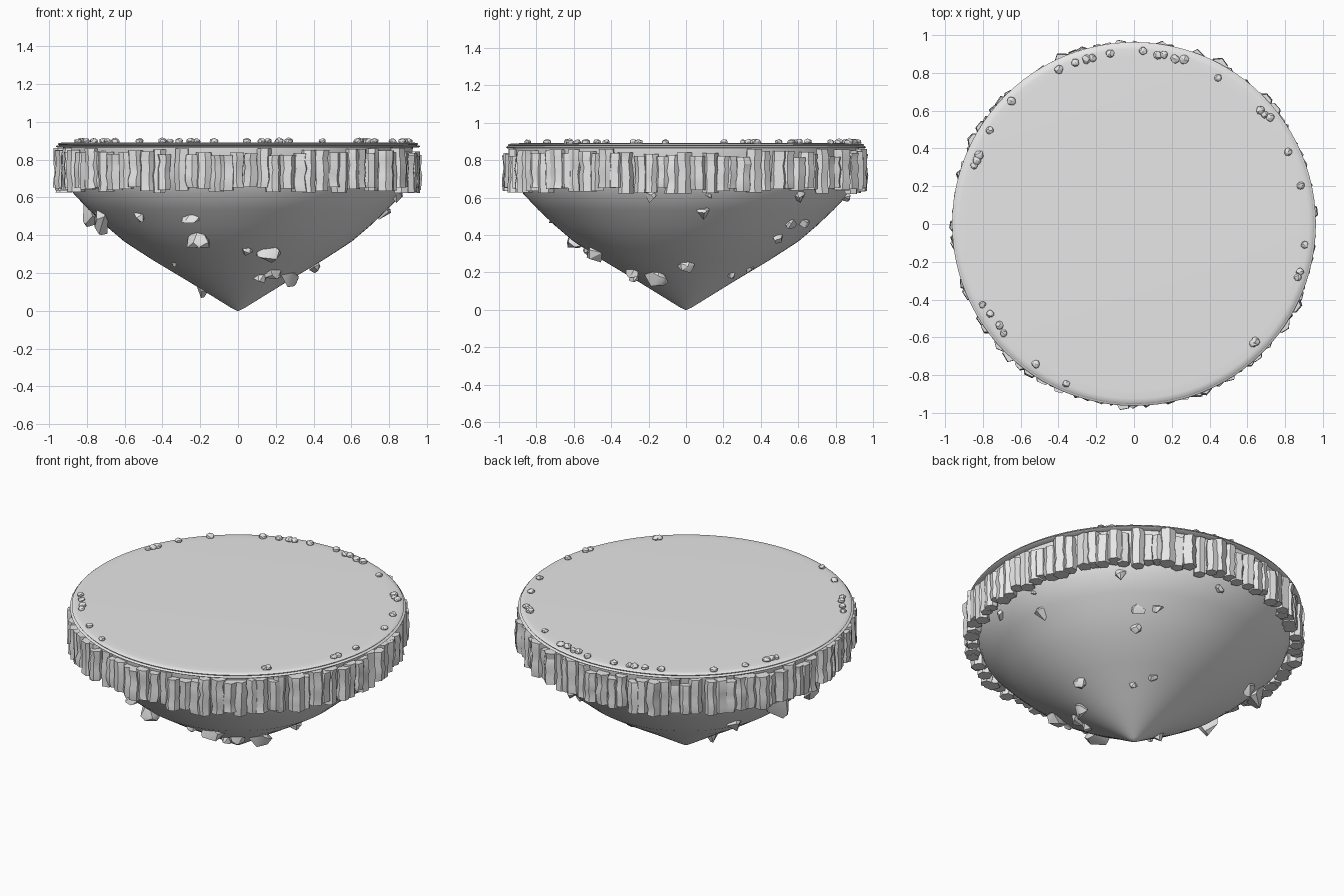
import bpy
import bmesh
import math
import random
from mathutils import Vector, Matrix

cube = bpy.data.objects.get("Cube")
if cube:
    bpy.data.objects.remove(cube, do_unlink=True)

rng = random.Random(7)
GREY = (0.8, 0.8, 0.8, 1)
stone = bpy.data.materials.new("stone_grey")
stone.use_nodes = True
stone.diffuse_color = GREY
stone.node_tree.nodes["Principled BSDF"].inputs["Base Color"].default_value = GREY


def finish(bm, name, angle):
    """Turn a bmesh into a named, shaded object."""
    bmesh.ops.recalc_face_normals(bm, faces=bm.faces)
    mesh = bpy.data.meshes.new(name)
    bm.to_mesh(mesh)
    bm.free()
    mesh.materials.append(stone)
    obj = bpy.data.objects.new(name, mesh)
    bpy.context.collection.objects.link(obj)
    bpy.ops.object.select_all(action="DESELECT")
    obj.select_set(True)
    bpy.context.view_layer.objects.active = obj
    bpy.ops.object.shade_smooth_by_angle(angle=math.radians(angle))
    return obj


def polar(radius, degrees, z):
    a = math.radians(degrees)
    return Vector((radius * math.cos(a), radius * math.sin(a), z))


def skin(bm, rings):
    """Join equal rings of points into a closed, capped tube."""
    loops = [[bm.verts.new(p) for p in ring] for ring in rings]
    n = len(loops[0])
    for low, high in zip(loops, loops[1:]):
        for i in range(n):
            j = (i + 1) % n
            bm.faces.new((low[i], low[j], high[j], high[i]))
    bm.faces.new(loops[0][::-1])
    bm.faces.new(loops[-1])


def lathe(name, profile, angle, sides=96):
    bm = bmesh.new()
    skin(bm, [[polar(r, 360 * i / sides, z) for i in range(sides)] for r, z in profile])
    return finish(bm, name, angle)


# Tapering rock underside and the flat ground on top
cone = [(0.004, 0), (0.03, 0.012), (0.25, 0.148), (0.45, 0.268), (0.6, 0.365),
        (0.7, 0.45), (0.79, 0.535), (0.87, 0.62), (0.91, 0.72), (0.925, 0.865)]
lathe("rock_underside", cone, 60)
lathe("rim_underlayer", [(0.9, 0.862), (0.957, 0.864), (0.963, 0.869), (0.957, 0.875), (0.9, 0.877)], 60)
lathe("ground_disc", [(0.93, 0.872), (0.949, 0.876), (0.953, 0.882), (0.947, 0.887),
                      (0.925, 0.89), (0.88, 0.891)], 60)

# Ring of rough upright stone columns
bm = bmesh.new()
COLUMNS = 92
for k in range(COLUMNS):
    heading = 360 * (k + rng.uniform(-0.3, 0.3)) / COLUMNS
    centre = polar(rng.uniform(0.915, 0.947), heading, 0)
    width = rng.uniform(0.036, 0.048)
    sides = rng.choice((5, 6, 6, 7))
    spin = rng.uniform(0, 360)
    bottom, top = rng.uniform(0.62, 0.655), rng.uniform(0.815, 0.862)
    rings = []
    for level in range(6):
        z = bottom + (top - bottom) * level / 5
        shift = Vector((rng.uniform(-1, 1), rng.uniform(-1, 1), 0)) * 0.004
        size = width * rng.uniform(0.9, 1.06)
        ring = []
        for i in range(sides):
            p = centre + shift + polar(size, spin + 360 * i / sides, z)
            reach = math.hypot(p.x, p.y)
            if reach > 1:
                p.x, p.y = p.x / reach, p.y / reach
            ring.append(p)
        rings.append(ring)
    skin(bm, rings)
finish(bm, "rim_columns", 25)

# Small pebbles around the edge of the ground
bm = bmesh.new()
pebble_headings = (87, 82, 80, 76, 73, 60, 42, 40, 38, 25, 13, -7, -16, -18, -44, -45,
                   -113, -125, -140, -143, -148, -152, 160, 158, 156, 147, 135,
                   116, 110, 106, 104, 98)
for heading in pebble_headings:
    spot = polar(rng.uniform(0.89, 0.92), heading, 0.897)
    made = bmesh.ops.create_icosphere(bm, subdivisions=2, radius=rng.uniform(0.019, 0.025))
    for v in made["verts"]:
        v.co = spot + Vector((v.co.x, v.co.y, v.co.z * 0.75)) * rng.uniform(0.85, 1.1)
finish(bm, "edge_pebbles", 20)


def cone_radius(z):
    for (r0, z0), (r1, z1) in zip(cone, cone[1:]):
        if z <= z1:
            return r0 + (r1 - r0) * (z - z0) / (z1 - z0)


# Boulders stuck in the underside: heading, height, size
boulders = [(168, .52, .1), (197, .49, .1), (226, .5, .045), (250, .49, .06),
            (250, .38, .1), (275, .32, .035), (289, .31, .075), (293, .18, .045),
            (303, .2, .055), (330, .18, .08), (0, .24, .055), (7, .52, .055),
            (49, .19, .03), (67, .22, .032), (51, .39, .04), (52, .46, .055),
            (61, .47, .045), (347, .61, .045), (8, .61, .03), (85, .61, .04),
            (180, .11, .045), (150, .42, .06), (217, .25, .02), (45, .61, .04)]
bm = bmesh.new()
for heading, z, size in boulders:
    place = Matrix.Translation(polar(cone_radius(z), heading, z))
    place = place @ Matrix.Rotation(math.radians(heading), 4, "Z")
    place = place @ Matrix.Rotation(rng.uniform(-0.5, 0.5), 4, "X")
    stretch = (rng.uniform(0.6, 0.75), rng.uniform(0.75, 1), rng.uniform(0.75, 1))
    points = []
    for i in range(13):
        p = Vector([rng.gauss(0, 1) for axis in range(3)]).normalized() * size
        points.append(bm.verts.new(place @ Vector([a * s for a, s in zip(p, stretch)])))
    hull = bmesh.ops.convex_hull(bm, input=points)
    spare = {g for g in hull["geom_interior"] if isinstance(g, bmesh.types.BMVert)}
    bmesh.ops.delete(bm, geom=list(spare), context="VERTS")
finish(bm, "underside_boulders", 30)
